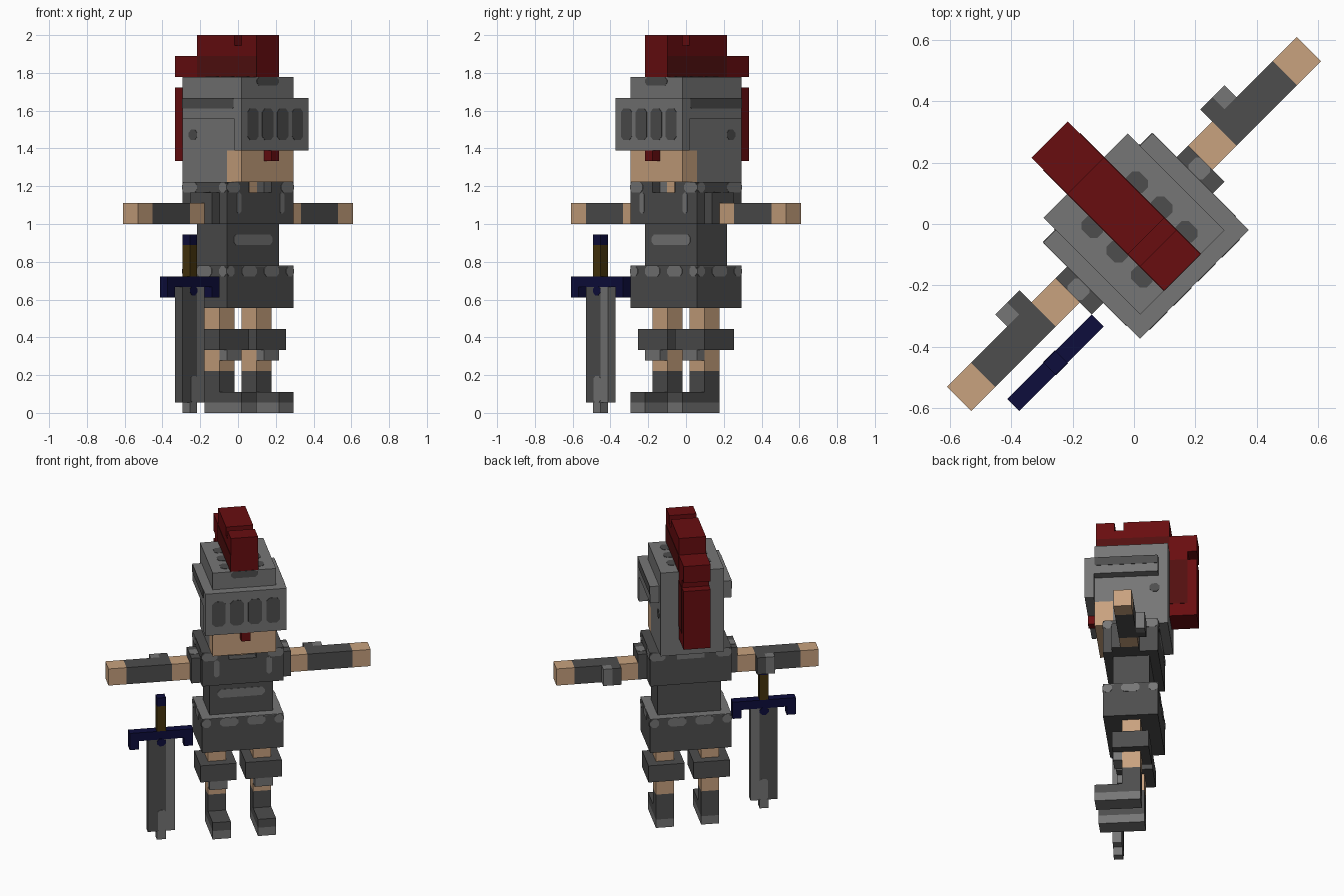
import bpy, bmesh, math
from mathutils import Matrix, Vector

cube = bpy.data.objects.get("Cube")
if cube:
    bpy.data.objects.remove(cube, do_unlink=True)

# The figure is laid out on a block grid, then turned and scaled
UNIT = 1 / 18
PLACE = Matrix.Rotation(math.radians(45), 4, "Z") @ Matrix.Scale(UNIT, 4)
THICK = 0.08


def material(name, r, g, b):
    m = bpy.data.materials.new(name)
    m.use_nodes = True
    m.diffuse_color = (r, g, b, 1)
    node = m.node_tree.nodes["Principled BSDF"]
    node.inputs["Base Color"].default_value = (r, g, b, 1)
    node.inputs["Roughness"].default_value = 0.9
    return m


steel = material("light_steel", 0.18, 0.18, 0.18)
iron = material("dark_iron", 0.075, 0.075, 0.075)
skin = material("skin", 0.58, 0.36, 0.21)
red = material("plume_red", 0.14, 0.004, 0.005)
dark_red = material("deep_red", 0.085, 0.005, 0.005)
navy = material("navy", 0.004, 0.004, 0.045)
brown = material("grip_brown", 0.06, 0.035, 0.004)


def finish(name, bm, mat):
    bmesh.ops.recalc_face_normals(bm, faces=bm.faces)
    bm.transform(PLACE)
    mesh = bpy.data.meshes.new(name)
    bm.to_mesh(mesh)
    bm.free()
    mesh.materials.append(mat)
    obj = bpy.data.objects.new(name, mesh)
    bpy.context.collection.objects.link(obj)
    return obj


def box(name, mat, x, y, z):
    """Block from its (low, high) pairs."""
    bm = bmesh.new()
    bmesh.ops.create_cube(bm, size=1)
    for v in bm.verts:
        v.co = Vector([(p[0] + p[1]) / 2 + c * (p[1] - p[0])
                       for p, c in zip((x, y, z), v.co)])
    return finish(name, bm, mat)


def pair(name, mat, x, y, z):
    """Block on the left side and its mirror on the right."""
    box("left_" + name, mat, x, y, z)
    box("right_" + name, mat, (-x[1], -x[0]), y, z)


def plate(name, mat, axis, level, a, b, cut=0.3):
    """Thin plate with clipped corners, flat against a face across axis."""
    bm = bmesh.new()
    (a0, a1), (b0, b1) = a, b
    outline = [(a0 + cut, b0), (a1 - cut, b0), (a1, b0 + cut), (a1, b1 - cut),
               (a1 - cut, b1), (a0 + cut, b1), (a0, b1 - cut), (a0, b0 + cut)]
    verts = []
    for p in outline:
        co = list(p)
        co.insert(axis, level - THICK / 2)
        verts.append(bm.verts.new(co))
    face = bm.faces.new(verts)
    out = bmesh.ops.extrude_face_region(bm, geom=[face])["geom"]
    shift = Vector([THICK if i == axis else 0 for i in range(3)])
    bmesh.ops.translate(bm, vec=shift,
                        verts=[g for g in out if isinstance(g, bmesh.types.BMVert)])
    return finish(name, bm, mat)


# Legs, boots and knee guards
pair("leg", skin, (1.5, 3.5), (-1, 1), (4, 10))
pair("boot", iron, (1.5, 3.5), (-1, 1), (2, 4))
pair("foot", iron, (1.5, 3.5), (-4, 1), (1, 2))
pair("sole", steel, (1.5, 3.5), (-4, 1), (0, 1))
pair("knee_guard", iron, (0.5, 4.5), (-2, 2), (6, 8))
pair("shin_guard", steel, (1.5, 3.5), (-2, -1), (5, 6))

# Skirt and waist
box("skirt", iron, (-4.5, 4.5), (-3, 3), (10, 14))
for i, x in enumerate([(-4.5, -3.5), (-2.5, -0.5), (0.5, 2.5), (3.5, 4.5)]):
    for y in (-3, 3):
        plate(f"skirt_trim_{i}", steel, 1, y, x, (13, 14))
for side in (-4.5, 4.5):
    for y in [(-3, -2), (-1, 1), (2, 3)]:
        plate("skirt_side_trim", steel, 0, side, y, (13, 14))
plate("skirt_rim", steel, 2, 14, (-4.5, 4.5), (-3, 3), 0.01)
box("waist", iron, (-3.5, 3.5), (-2, 2), (14, 18))
plate("waist_bar", steel, 1, -2, (-2.6, 2.6), (16, 17))

# Chest with neck opening
box("chest", iron, (-4.5, 4.5), (-3, 3), (18, 21))
pair("collar", iron, (1.5, 4.5), (-3, 3), (21, 22))
box("collar_back", steel, (-1.5, 1.5), (-2, 3), (21, 22))
plate("neck", skin, 1, -2, (-0.5, 0.5), (21, 22), 0.01)
for s in (-1, 1):
    for y in (-3, 3):
        plate("collar_trim", steel, 1, y, sorted((s * 2.8, s * 4.5)), (21, 22))
    plate("chest_trim", steel, 1, -3, sorted((s * 2.6, s * 3.2)), (19, 21), 0.2)
    for y in [(-3, -2), (1, 3)]:
        plate("collar_side_trim", steel, 0, s * 4.5, y, (21, 22))

# Shoulders and arms
pair("shoulder_pad", iron, (4.5, 5.5), (-2, 1), (18, 21))
pair("upper_arm", skin, (5.5, 7.5), (-1, 1), (18, 20))
pair("forearm", iron, (7.5, 12.5), (-1, 1), (18, 20))
pair("hand", skin, (12.5, 14.5), (-1, 1), (18, 20))
pair("elbow_guard", iron, (7.5, 8.5), (1, 2), (18, 20))
pair("elbow_rim", steel, (8.5, 9.5), (1, 2), (18, 20))
for s in (-1, 1):
    plate("shoulder_trim", steel, 2, 21, sorted((s * 4.5, s * 5.5)), (-1, 0.2), 0.2)

# Head and helmet
box("face", skin, (-3.5, 3.5), (-4, -2), (22, 25))
box("helmet_back", steel, (-3.5, 3.5), (-2, 4), (22, 25))
box("helmet_dome", steel, (-3.5, 3.5), (-4, 4), (25, 32))
box("visor", steel, (-4.5, 4.5), (-5, -4), (25, 30))
pair("visor_strap", steel, (3.5, 4.5), (-4, 3), (28, 30))
box("face_gem", red, (-0.5, 0.5), (-5, -4), (24, 25))
for x in (-3, -1, 1, 3):
    plate("visor_slot", iron, 1, -5, (x - 0.75, x + 0.75), (26, 29), 0.35)
plate("brow_mark", iron, 1, -4, (-1.5, 1.5), (31.2, 32))
for s in (-1, 1):
    plate("strap_band", iron, 0, s * 4.5, (-3.9, 3), (29, 30), 0.1)
    plate("helmet_bolt", iron, 0, s * 3.5, (2, 3.1), (26, 27))
    for y in (-2.5, -0.45, 1.6):
        plate("vent", iron, 2, 32, sorted((s * 1.3, s * 2.4)), (y - 0.65, y + 0.65))

# Plume over the helmet and down the back
W = (-1.5, 1.5)
box("plume_base", red, W, (-4, 7), (32, 34))
box("plume_middle", red, W, (-4, 4), (34, 35))
box("plume_front_tip", red, W, (-4, -2), (35, 36))
box("plume_top", red, W, (-1, 4), (35, 36))
box("plume_link", red, W, (4, 6), (31, 32))
box("plume_tail", red, W, (4, 7), (24, 31))
for side in W:
    plate("plume_base_shade", dark_red, 0, side, (-4, 4), (32, 34), 0.01)
    plate("plume_tail_shade", dark_red, 0, side, (4, 6), (25.5, 31), 0.01)

# Sword standing beside the right hand
Y = (-3, -2)
box("blade", iron, (-10.5, -8.5), Y, (1, 12))
box("blade_edge", steel, (-8.5, -7.5), Y, (1, 12))
box("blade_tip", steel, (-9.5, -8.5), Y, (0, 1))
for y in Y:
    plate("blade_shine", steel, 1, y, (-9.4, -8.5), (1, 3.5), 0.2)
box("guard", navy, (-12.5, -5.5), Y, (12, 13))
for x in (-12, -6):
    box("guard_end", navy, (x - 0.5, x + 0.5), Y, (11, 12))
for y in Y:
    plate("guard_point", navy, 1, y, (-9.5, -8.5), (11.2, 12.1))
box("grip", brown, (-9.5, -8.5), Y, (13, 16))
box("pommel", navy, (-9.5, -8.5), Y, (16, 17))
